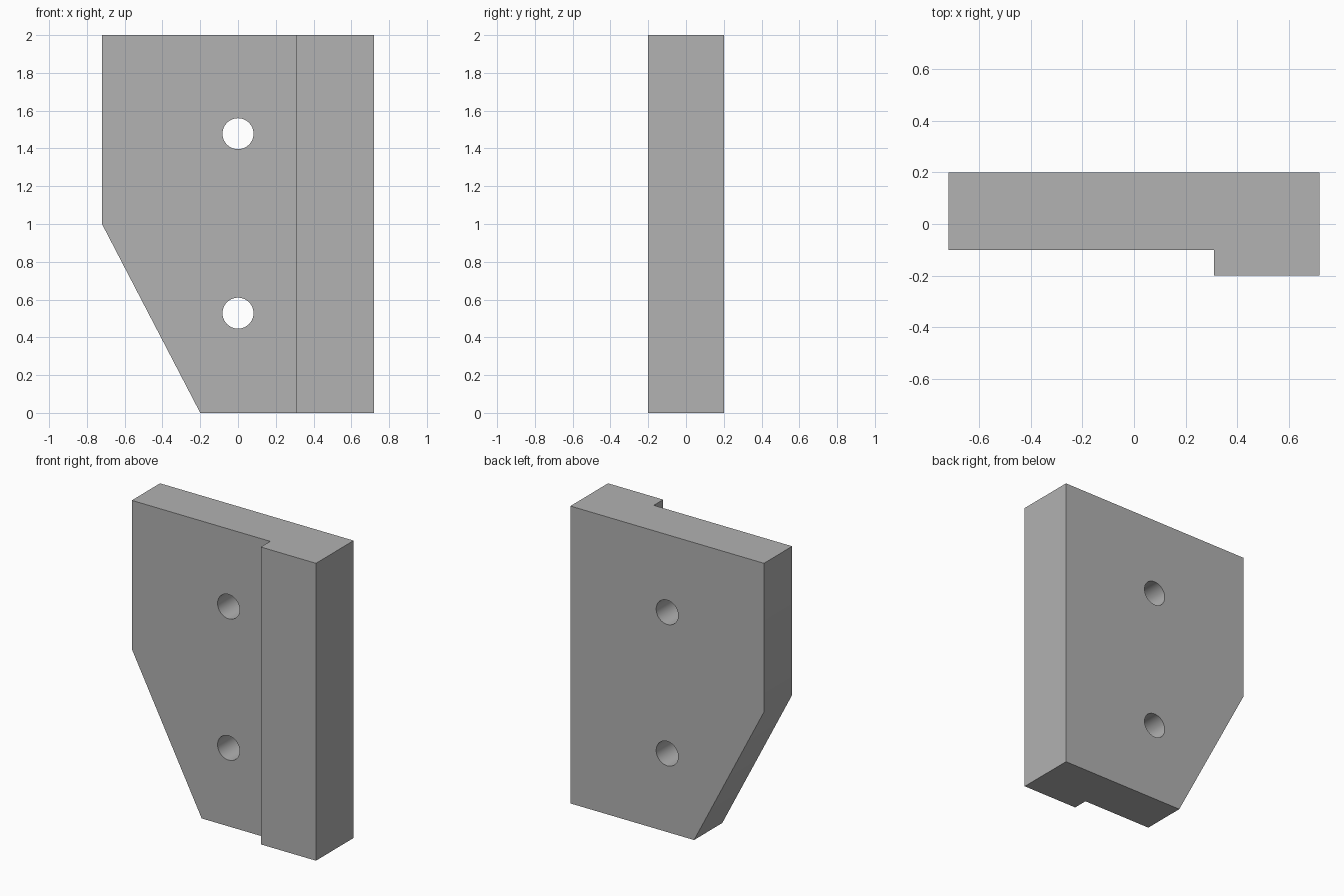
import bpy
import bmesh
import math
from mathutils import Vector

if "Cube" in bpy.data.objects:
    bpy.data.objects.remove(bpy.data.objects["Cube"])

HEIGHT = 2.0
HALF_W = 0.72
BACK, FACE, RIB_FACE = 0.2, -0.1, -0.2
RIB_X = 0.31
HOLE_RADIUS = 0.082
HOLE_HEIGHTS = (0.528, 1.478)

grey = bpy.data.materials.new("plain grey")
grey.use_nodes = True
colour = (0.445, 0.445, 0.445, 1)
grey.diffuse_color = colour
grey.node_tree.nodes["Principled BSDF"].inputs["Base Color"].default_value = colour

# Plate with a raised rib: L-shaped section extruded upwards
section = [(-HALF_W, FACE), (RIB_X, FACE), (RIB_X, RIB_FACE),
           (HALF_W, RIB_FACE), (HALF_W, BACK), (-HALF_W, BACK)]
bm = bmesh.new()
base = bm.faces.new([bm.verts.new((x, y, 0)) for x, y in section])
top = bmesh.ops.extrude_face_region(bm, geom=[base])["geom"]
bmesh.ops.translate(bm, vec=(0, 0, HEIGHT),
                    verts=[v for v in top if isinstance(v, bmesh.types.BMVert)])

# Slanted lower corner
start, end = Vector((-0.2, 0, 0)), Vector((-HALF_W, 0, 1.0))
slope = end - start
outward = Vector((-slope.z, 0, slope.x))
cut = bmesh.ops.bisect_plane(bm, geom=bm.verts[:] + bm.edges[:] + bm.faces[:],
                             plane_co=start, plane_no=outward, clear_outer=True)
bmesh.ops.holes_fill(bm, edges=[e for e in bm.edges if e.is_boundary])
bmesh.ops.recalc_face_normals(bm, faces=bm.faces[:])

mesh = bpy.data.meshes.new("bracket_plate")
bm.to_mesh(mesh)
bm.free()
mesh.materials.append(grey)
plate = bpy.data.objects.new("bracket_plate", mesh)
bpy.context.collection.objects.link(plate)

# Two round through holes
for z in HOLE_HEIGHTS:
    bpy.ops.mesh.primitive_cylinder_add(vertices=64, radius=HOLE_RADIUS, depth=1,
                                        location=(0, 0, z),
                                        rotation=(math.pi / 2, 0, 0))
    cutter = bpy.context.object
    cutter.name = "hole_cutter"
    cutter.hide_render = True
    cutter.data.materials.append(grey)
    bpy.context.view_layer.objects.active = plate
    drill = plate.modifiers.new("drill", "BOOLEAN")
    drill.operation = "DIFFERENCE"
    drill.solver = "EXACT"
    drill.object = cutter
    bpy.ops.object.modifier_apply(modifier=drill.name)
    bpy.data.objects.remove(cutter)

# Smooth hole walls, crisp plate edges
bpy.ops.object.select_all(action="DESELECT")
plate.select_set(True)
bpy.context.view_layer.objects.active = plate
bpy.ops.object.shade_smooth_by_angle(angle=math.radians(30))
